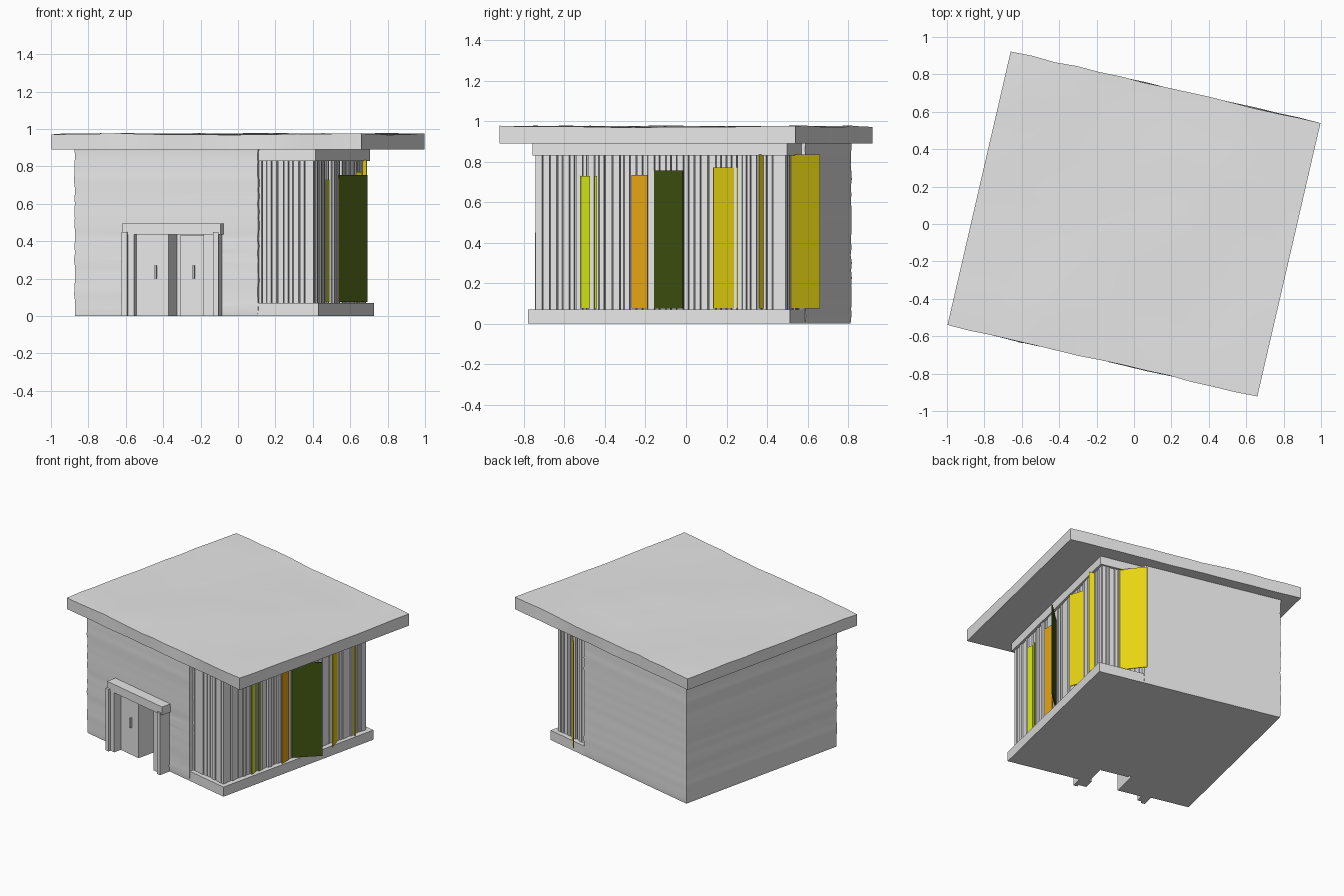
import bpy, bmesh, math, random
from mathutils import Matrix, Vector

random.seed(4)
if "Cube" in bpy.data.objects:
    bpy.data.objects.remove(bpy.data.objects["Cube"])

TURN = Matrix.Rotation(math.radians(-13), 4, "Z")


def material(name, color):
    m = bpy.data.materials.new(name)
    m.use_nodes = True
    m.diffuse_color = (*color, 1)
    m.node_tree.nodes["Principled BSDF"].inputs["Base Color"].default_value = (*color, 1)
    return m


GREY = material("pale grey", (0.8, 0.8, 0.8))
YELLOW = material("yellow", (0.82, 0.68, 0.006))
ORANGE = material("orange", (0.8, 0.38, 0.006))
LIME = material("lime", (0.65, 0.8, 0.007))
GREEN = material("dark green", (0.054, 0.09, 0.006))


def add_box(bm, x, y, z):
    size = (x[1] - x[0], y[1] - y[0], z[1] - z[0])
    mid = Vector((sum(x) / 2, sum(y) / 2, sum(z) / 2))
    return bmesh.ops.create_cube(bm, size=1, matrix=Matrix.Translation(mid) @ Matrix.Diagonal((*size, 1)))


def finish(bm, name, mat=GREY, turn=True):
    """Turn the mesh into the building's direction and link it."""
    if turn:
        bm.transform(TURN)
    bmesh.ops.recalc_face_normals(bm, faces=bm.faces)
    mesh = bpy.data.meshes.new(name)
    bm.to_mesh(mesh)
    bm.free()
    mesh.materials.append(mat)
    ob = bpy.data.objects.new(name, mesh)
    bpy.context.collection.objects.link(ob)
    return ob


def box(name, x, y, z):
    bm = bmesh.new()
    add_box(bm, x, y, z)
    return finish(bm, name)


def slice_mesh(bm, axis, start, stop, count):
    normal = Vector((0, 0, 0))
    normal[axis] = 1
    for i in range(1, count):
        at = Vector((0, 0, 0))
        at[axis] = start + (stop - start) * i / count
        bmesh.ops.bisect_plane(bm, geom=bm.verts[:] + bm.edges[:] + bm.faces[:], plane_co=at, plane_no=normal)


def smooth(ob):
    bpy.ops.object.select_all(action="DESELECT")
    ob.select_set(True)
    bpy.context.view_layer.objects.active = ob
    bpy.ops.object.shade_smooth_by_angle(angle=math.radians(35))


# Solid wall block with gently uneven horizontal courses
FRONT = -0.663
bm = bmesh.new()
add_box(bm, (-0.74, 0.26), (FRONT, -FRONT), (0, 0.9))
slice_mesh(bm, 2, 0, 0.9, 24)
for v in bm.verts:
    if 0 < v.co.z < 0.9:
        wave = 0.004 * math.sin(v.co.z * 47) + random.uniform(-0.002, 0.002)
        v.co.x += math.copysign(wave, v.co.x)
        v.co.y += math.copysign(wave, v.co.y)
walls = finish(bm, "solid_walls")

# Doorway recess
cutter = box("doorway_cutter", (-0.225, 0.0), (-0.8, -0.475), (-0.1, 0.435))
cutter.hide_render = True
cut = walls.modifiers.new("doorway", "BOOLEAN")
cut.operation = "DIFFERENCE"
cut.solver = "EXACT"
cut.object = cutter
bpy.ops.object.select_all(action="DESELECT")
walls.select_set(True)
bpy.context.view_layer.objects.active = walls
bpy.ops.object.modifier_apply(modifier=cut.name)
bpy.data.objects.remove(cutter)
smooth(walls)

# Flat roof slab, slightly uneven on top and along its edges
bm = bmesh.new()
add_box(bm, (-0.85, 0.85), (-0.75, 0.75), (0.89, 0.972))
slice_mesh(bm, 0, -0.85, 0.85, 14)
slice_mesh(bm, 1, -0.75, 0.75, 12)
for v in bm.verts:
    if v.co.z > 0.95:
        v.co.z += 0.004 * math.sin(5 * v.co.x + 1) * math.cos(4 * v.co.y)
        v.co.z += random.uniform(-0.002, 0.003)
    if abs(v.co.x) < 0.84:
        v.co.y += random.uniform(-0.004, 0.004)
smooth(finish(bm, "roof"))

# Plinth and top beam of the slatted part
box("plinth", (0.2, 0.594), (FRONT, -FRONT), (0, 0.07))
box("top_beam", (0.2, 0.575), (-0.645, 0.645), (0.83, 0.9))
box("slat_backing", (0.2, 0.542), (-0.612, 0.612), (0.06, 0.84))

# Vertical slats on the front, outer side and back
SIDE, END = 0.56, 0.63
bm = bmesh.new()


def slat_row(start, stop, place):
    at = start
    while at < stop - 0.008:
        end = min(at + random.uniform(0.016, 0.034), stop)
        place(at, end, random.uniform(-0.006, 0.006))
        at = end + random.uniform(0.003, 0.008)


HEIGHT = (0.06, 0.835)
slat_row(-END, END, lambda a, b, d: add_box(bm, (SIDE - 0.03, SIDE + d), (a, b), HEIGHT))
for s in (-1, 1):
    slat_row(0.25, SIDE, lambda a, b, d: add_box(
        bm, (a, b), sorted((s * (END - 0.03), s * (END + d))), HEIGHT))
finish(bm, "wall_slats")


# Coloured upright panels, each given by its two ends on the ground plan
def panel(name, a, b, top, mat):
    a, b = Vector((*a, 0)), Vector((*b, 0))
    along = b - a
    bm = bmesh.new()
    add_box(bm, (0, along.length), (-0.003, 0.003), (0.075, top))
    bm.transform(Matrix.Translation(a) @ Matrix.Rotation(math.atan2(along.y, along.x), 4, "Z"))
    finish(bm, name, mat, turn=False)


panel("lime_panel", (0.475, -0.52), (0.47, -0.475), 0.73, LIME)
panel("lime_strip", (0.486, -0.452), (0.484, -0.44), 0.73, LIME)
panel("orange_panel", (0.54, -0.27), (0.54, -0.19), 0.735, ORANGE)
panel("green_panel", (0.54, -0.155), (0.69, -0.015), 0.755, GREEN)
panel("wide_yellow_panel", (0.665, 0.135), (0.625, 0.255), 0.77, YELLOW)
panel("narrow_yellow_panel", (0.688, 0.36), (0.655, 0.385), 0.835, YELLOW)
panel("back_yellow_panel", (0.56, 0.505), (0.44, 0.66), 0.835, YELLOW)

# Entrance frame: posts and lintel
box("left_door_post", (-0.465, -0.435), (-0.755, -0.65), (0, 0.45))
box("left_post_inner", (-0.435, -0.4), (-0.735, -0.65), (0, 0.44))
box("right_door_post", (0.035, 0.065), (-0.75, -0.65), (0, 0.45))
box("right_post_inner", (-0.02, 0.035), (-0.73, -0.65), (0, 0.44))
box("lintel", (-0.465, 0.075), (-0.74, -0.65), (0.435, 0.495))

# Doors with upright handles
box("left_door", (-0.4, -0.225), (-0.677, -0.65), (0, 0.435))
box("right_door", (-0.205, -0.005), (-0.49, -0.47), (0, 0.43))
for name, x, y in (("left", -0.295, -0.677), ("right", -0.13, -0.49)):
    box(name + "_handle", (x - 0.006, x + 0.006), (y - 0.015, y), (0.2, 0.27))
